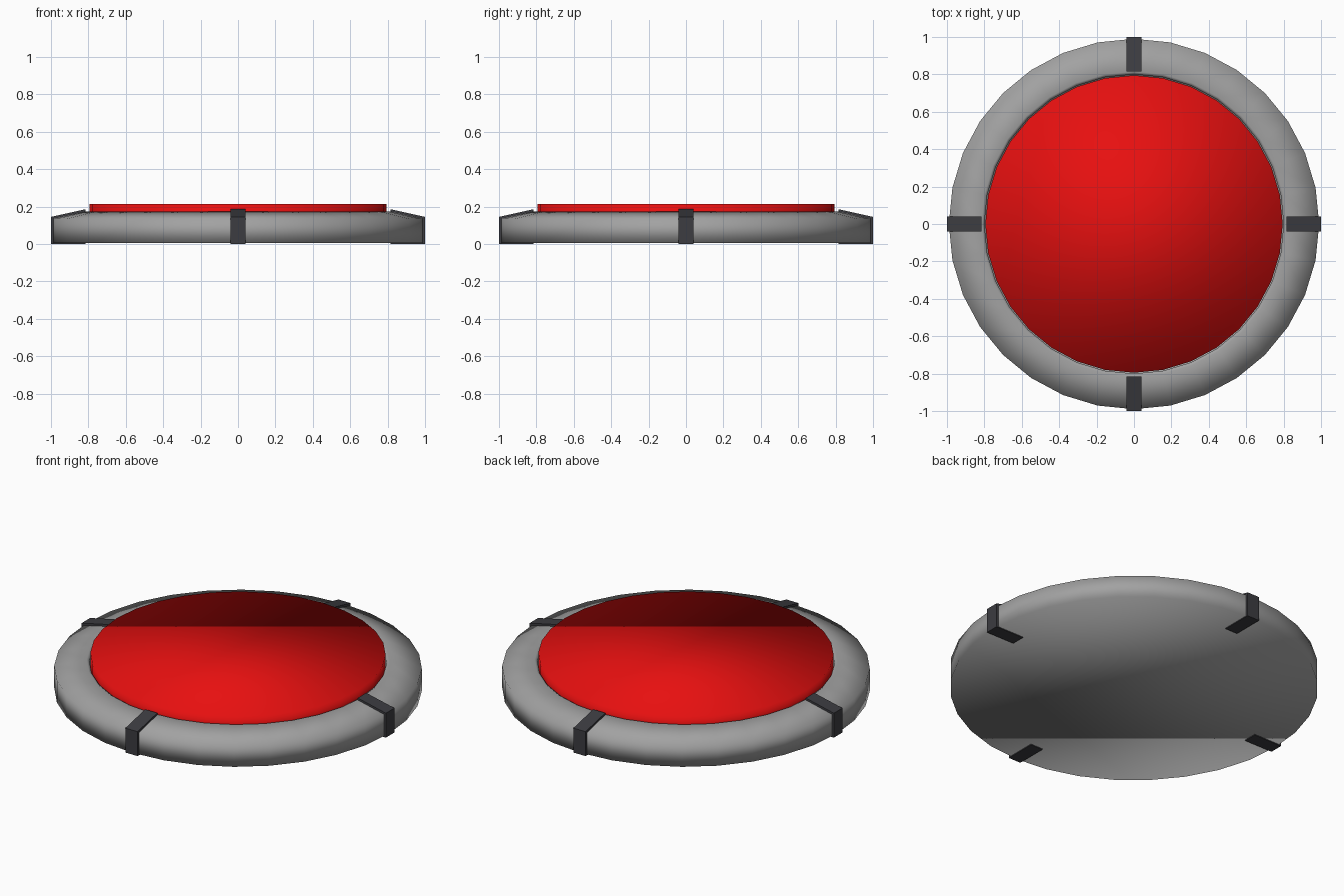
import bpy, bmesh, math

if "Cube" in bpy.data.objects:
    bpy.data.objects.remove(bpy.data.objects["Cube"])

SIDES = 32


def material(name, rgb):
    m = bpy.data.materials.new(name)
    m.diffuse_color = (*rgb, 1)
    m.use_nodes = True
    m.node_tree.nodes["Principled BSDF"].inputs["Base Color"].default_value = m.diffuse_color
    return m


GREY = material("grey casing", (0.36, 0.36, 0.36))
RED = material("red button", (0.80, 0.005, 0.005))
DARK = material("dark clip", (0.045, 0.045, 0.052))


def finish(bm, name, mat, smooth):
    bmesh.ops.recalc_face_normals(bm, faces=bm.faces[:])
    for f in bm.faces:
        f.smooth = smooth
    mesh = bpy.data.meshes.new(name)
    bm.to_mesh(mesh)
    bm.free()
    mesh.materials.append(mat)
    ob = bpy.data.objects.new(name, mesh)
    bpy.context.collection.objects.link(ob)
    return ob


def lathe(name, profile, mat):
    """Stack rings of (radius, z) and cap both ends; fully smooth shaded."""
    bm = bmesh.new()
    rings = []
    for r, z in profile:
        rings.append([bm.verts.new((r * math.cos(2 * math.pi * i / SIDES),
                                    r * math.sin(2 * math.pi * i / SIDES), z))
                      for i in range(SIDES)])
    for a, b in zip(rings, rings[1:]):
        for i in range(SIDES):
            j = (i + 1) % SIDES
            bm.faces.new((a[i], a[j], b[j], b[i]))
    bm.faces.new(rings[0])
    bm.faces.new(rings[-1])
    return finish(bm, name, mat, True)


# Casing with a sloped rim and a recess for the button
lathe("casing", [(0.99, 0.005), (0.99, 0.135), (0.815, 0.175),
                 (0.80, 0.165), (0.80, 0.10)], GREY)

# Round button, standing slightly proud of the rim
lathe("button", [(0.795, 0.09), (0.795, 0.215)], RED)

# Four clips gripping the rim
CLIP = [(0.815, 0), (1.0, 0), (1.0, 0.145), (0.815, 0.186)]
for k, side in enumerate(("right", "back", "left", "front")):
    bm = bmesh.new()
    ends = [[bm.verts.new((x, y, z)) for x, z in CLIP] for y in (-0.04, 0.04)]
    for e in ends:
        bm.faces.new(e)
    for i in range(4):
        j = (i + 1) % 4
        bm.faces.new((ends[0][i], ends[0][j], ends[1][j], ends[1][i]))
    clip = finish(bm, side + "_clip", DARK, False)
    clip.rotation_euler.z = k * math.pi / 2
